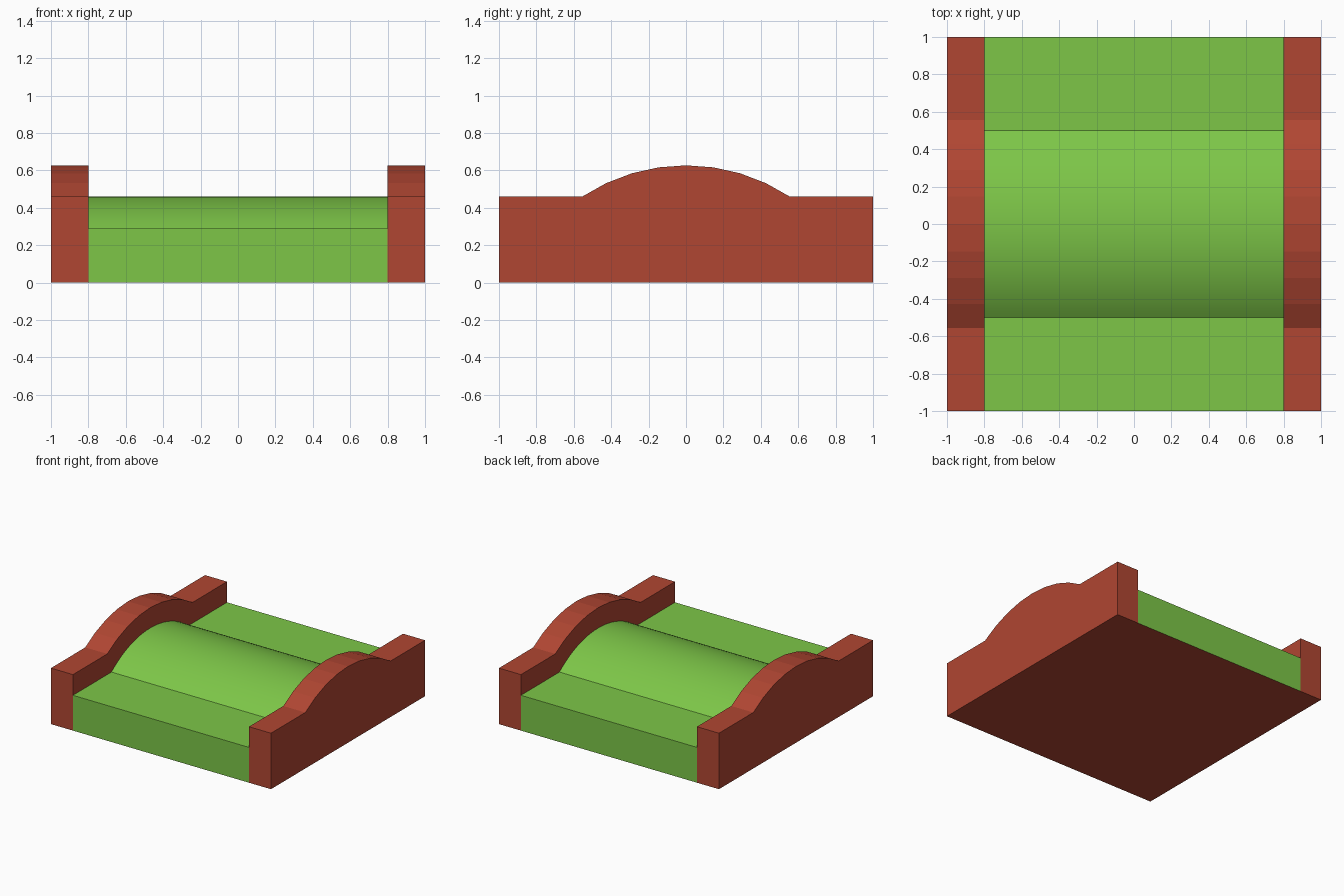
import bpy, bmesh, math

if "Cube" in bpy.data.objects:
    bpy.data.objects.remove(bpy.data.objects["Cube"])


def material(name, rgb):
    mat = bpy.data.materials.new(name)
    mat.diffuse_color = (*rgb, 1)
    mat.use_nodes = True
    mat.node_tree.nodes["Principled BSDF"].inputs["Base Color"].default_value = mat.diffuse_color
    return mat


RED = material("red", (0.434, 0.061, 0.032))
GREEN = material("green", (0.205, 0.565, 0.064))


def hump_profile(base, half_width, rise, segments):
    """Block outline in (y, z) with a circular arc rising from its flat top."""
    radius = (half_width ** 2 + rise ** 2) / (2 * rise)
    half_angle = math.asin(half_width / radius)
    arc = []
    for i in range(segments + 1):
        a = half_angle * (1 - 2 * i / segments)
        arc.append((radius * math.sin(a), base + rise - radius * (1 - math.cos(a))))
    return [(-1, 0), (1, 0), (1, base)] + arc + [(-1, base)]


def extrude_x(name, profile, x0, x1, mats):
    """Closed prism of a (y, z) outline running from x0 to x1."""
    bm = bmesh.new()
    face = bm.faces.new([bm.verts.new((x0, y, z)) for y, z in profile])
    res = bmesh.ops.extrude_face_region(bm, geom=[face], use_keep_orig=True)
    moved = [g for g in res["geom"] if isinstance(g, bmesh.types.BMVert)]
    bmesh.ops.translate(bm, verts=moved, vec=(x1 - x0, 0, 0))
    bmesh.ops.recalc_face_normals(bm, faces=bm.faces)
    mesh = bpy.data.meshes.new(name)
    for mat in mats:
        mesh.materials.append(mat)
    # the last material goes on the underside
    for f in bm.faces:
        if f.normal.z < -0.9:
            f.material_index = len(mats) - 1
    bm.to_mesh(mesh)
    bm.free()
    obj = bpy.data.objects.new(name, mesh)
    bpy.context.collection.objects.link(obj)
    return obj


# Side walls with faceted arched tops
wall = hump_profile(0.46, 0.555, 0.167, 8)
extrude_x("left_wall", wall, -1.0, -0.8, [RED])
extrude_x("right_wall", wall, 0.8, 1.0, [RED])

# Track bed with a smooth hump and a red underside
bed = extrude_x("track_bed", hump_profile(0.29, 0.5, 0.17, 24), -0.8, 0.8, [GREEN, RED])
bpy.context.view_layer.objects.active = bed
bed.select_set(True)
bpy.ops.object.shade_smooth_by_angle(angle=math.radians(25))
